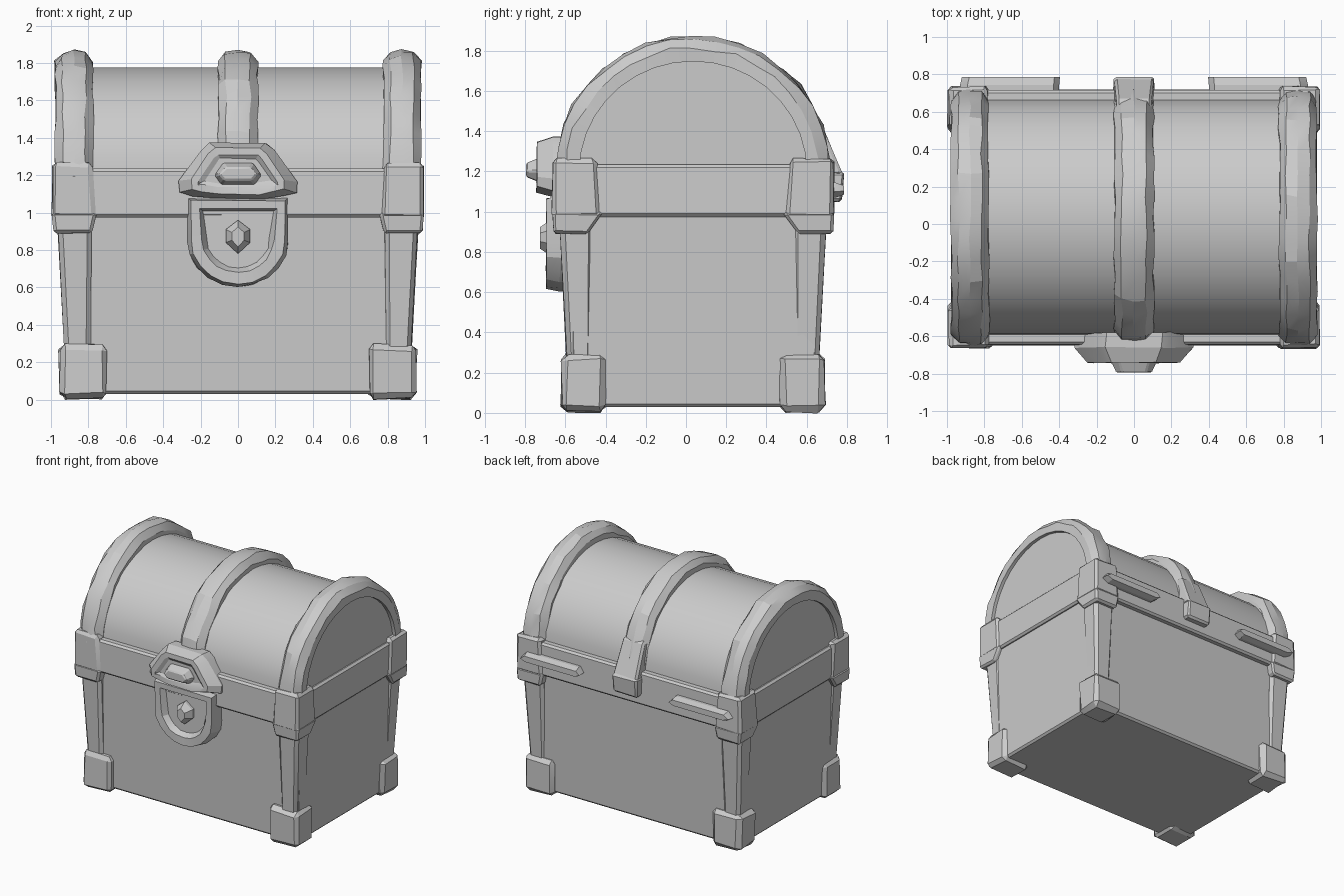
import bpy, bmesh, math, random
from mathutils import Vector

if "Cube" in bpy.data.objects:
    bpy.data.objects.remove(bpy.data.objects["Cube"])

random.seed(4)
CY = 0.035  # y of the chest's own middle


def finish(name, bm, bevel=0.0, jitter=0.0, smooth=0.45):
    bmesh.ops.recalc_face_normals(bm, faces=bm.faces)
    if bevel:
        edges = [e for e in bm.edges if e.calc_face_angle(0) > 0.4]
        bmesh.ops.bevel(bm, geom=edges, offset=bevel, segments=1, affect='EDGES', profile=0.5)
    for v in bm.verts:
        v.co += Vector([random.uniform(-jitter, jitter) for _ in range(3)])
    me = bpy.data.meshes.new(name)
    bm.to_mesh(me)
    bm.free()
    ob = bpy.data.objects.new(name, me)
    bpy.context.collection.objects.link(ob)
    if smooth:
        for p in me.polygons:
            p.use_smooth = True
        me.set_sharp_from_angle(angle=smooth)
    return ob


def loft(bm, rings):
    rows = [[bm.verts.new(p) for p in r] for r in rings]
    n = len(rows[0])
    for a, b in zip(rows, rows[1:]):
        for i in range(n):
            j = (i + 1) % n
            bm.faces.new((a[i], a[j], b[j], b[i]))
    bm.faces.new(rows[0][::-1])
    return bm.faces.new(rows[-1])


def block(name, z0, bot, z1, top, bevel=0.02, jitter=0.0):
    """Tapered box; bot and top are (x0, x1, y0, y1)."""
    bm = bmesh.new()
    loft(bm, [[(r[0], r[2], z), (r[1], r[2], z), (r[1], r[3], z), (r[0], r[3], z)]
              for z, r in ((z0, bot), (z1, top))])
    return finish(name, bm, bevel, jitter)


def prism(name, pts, y0, y1, sx=1.0, sz=1.0, bevel=0.0, rim=None, jitter=0.0):
    """Outline in x, z pushed from y0 to y1; the front may shrink or get a raised rim."""
    zc = (max(p[1] for p in pts) + min(p[1] for p in pts)) / 2
    ym = y0 + (y1 - y0) * 0.5
    bm = bmesh.new()
    front = loft(bm, [[(x, y0, z) for x, z in pts], [(x, ym, z) for x, z in pts],
                      [(x * sx, y1, zc + (z - zc) * sz) for x, z in pts]])
    bmesh.ops.recalc_face_normals(bm, faces=bm.faces)
    if rim:
        width, depth = rim
        bmesh.ops.inset_region(bm, faces=[front], thickness=width, depth=0)
        bmesh.ops.inset_region(bm, faces=[front], thickness=0.025, depth=-depth)
    return finish(name, bm, bevel, jitter, smooth=0.3)


def arch(a, b, t):
    return CY - a * math.cos(t), 1.2 + b * math.sin(t)


def strap(name, xc, w, steps=18, jitter=0.011):
    """Rounded band running over the lid from front to back."""
    section = [(-w, -0.12), (-w, -0.055), (-w * 0.62, -0.008), (0, 0.004),
               (w * 0.62, -0.008), (w, -0.055), (w, -0.12)]
    bm = bmesh.new()
    rings = []
    for i in range(steps + 1):
        t = math.pi * i / steps
        ring = []
        for dx, d in section:
            y, z = arch(0.685 + d, 0.668 + d, t)
            k = jitter if d > -0.1 else 0
            ring.append((xc + dx + random.uniform(-k, k) * 0.6,
                         y + random.uniform(-k, k), z + random.uniform(-k, k)))
        rings.append(ring)
    loft(bm, rings)
    return finish(name, bm, smooth=0.3)


# Main box, flaring slightly towards the top
block("chest_body", 0.03, (-0.92, 0.92, -0.565, 0.645), 1.1, (-0.96, 0.96, -0.595, 0.675), 0.015)

# Lid rim
block("lid_rim", 0.975, (-0.98, 0.98, -0.65, 0.72), 1.235, (-0.975, 0.975, -0.645, 0.715), 0.015)

# Domed lid
bm = bmesh.new()
profile = [arch(0.63, 0.575, math.pi * i / 18) for i in range(19)]
loft(bm, [[(x, y, z) for y, z in profile] for x in (-0.95, 0.95)])
finish("lid_dome", bm)

# Corner posts, feet and rim corners
for sx, xn in ((-1, "left"), (1, "right")):
    for sy, yn in ((-1, "front"), (1, "back")):
        def corner(xo, xi, yo, yi):
            x = sorted((sx * xo, sx * xi))
            y = sorted((CY + sy * yo, CY + sy * yi))
            return (*x, *y)
        tag = f"{yn}_{xn}"
        block("post_" + tag, 0.2, corner(0.925, 0.79, 0.625, 0.5),
              1.0, corner(0.967, 0.785, 0.665, 0.5), 0.022, 0.004)
        block("foot_" + tag, 0.005, corner(0.95, 0.70, 0.655, 0.43),
              0.295, corner(0.955, 0.70, 0.655, 0.43), 0.03, 0.008)
        block("rim_corner_" + tag, 0.97, corner(0.995, 0.76, 0.70, 0.46),
              1.265, corner(0.99, 0.78, 0.70, 0.48), 0.02, 0.005)
        # lower lip of the corner, sloping up to the rim
        block("rim_corner_lip_" + tag, 0.89, corner(0.985, 0.78, 0.695, 0.52),
              1.0, corner(0.995, 0.755, 0.70, 0.445), 0.015, 0.003)

# Lid straps
strap("strap_left", -0.877, 0.1)
strap("strap_right", 0.877, 0.1)
strap("strap_middle", 0.0, 0.105)

# Tail of the middle strap down the back
block("strap_tail", 1.05, (-0.11, 0.11, 0.68, 0.775), 1.2, (-0.11, 0.11, 0.66, 0.79), 0.015, 0.003)
block("strap_tail_upper", 1.18, (-0.108, 0.108, 0.64, 0.785), 1.45, (-0.095, 0.095, 0.55, 0.665), 0.015, 0.003)

# Hinge bars on the back
for s, n in ((-1, "left"), (1, "right")):
    outline = [(s * x, z) for x, z in ((0.40, 1.10), (0.44, 1.07), (0.88, 1.07), (0.93, 1.10),
                                       (0.89, 1.145), (0.43, 1.145))]
    prism("hinge_" + n, outline, 0.70, 0.785, 0.99, 0.6)

# Lock plate: U shape with a raised rim
u = [(-0.27, 1.08), (0.27, 1.08)]
u += [(0.27 * math.cos(t), 0.85 - 0.245 * math.sin(t)) for t in
      [math.pi * i / 10 for i in range(11)]]
prism("lock_plate", u, -0.56, -0.695, 0.93, 0.94, rim=(0.06, 0.045), jitter=0.004)

# Keyhole stud
stud = [(0, 0.96), (0.065, 0.91), (0.065, 0.84), (0, 0.78), (-0.065, 0.84), (-0.065, 0.91)]
prism("keyhole_stud", stud, -0.62, -0.725, 0.5, 0.6)

# Hasp hanging from the lid
half = [(0.15, 1.37), (0.20, 1.33), (0.315, 1.165), (0.31, 1.105), (0.24, 1.09), (0.14, 1.075)]
hasp = half + [(-x, z) for x, z in reversed(half)]
prism("hasp", hasp, -0.58, -0.742, 0.78, 0.84, rim=(0.035, 0.015), jitter=0.005)

# Staple knob through the hasp
knob = [(-0.125, 1.20), (-0.09, 1.15), (0.09, 1.15), (0.125, 1.20), (0.08, 1.265), (-0.08, 1.265)]
prism("hasp_knob", knob, -0.68, -0.795, 0.8, 0.6, bevel=0.008)
